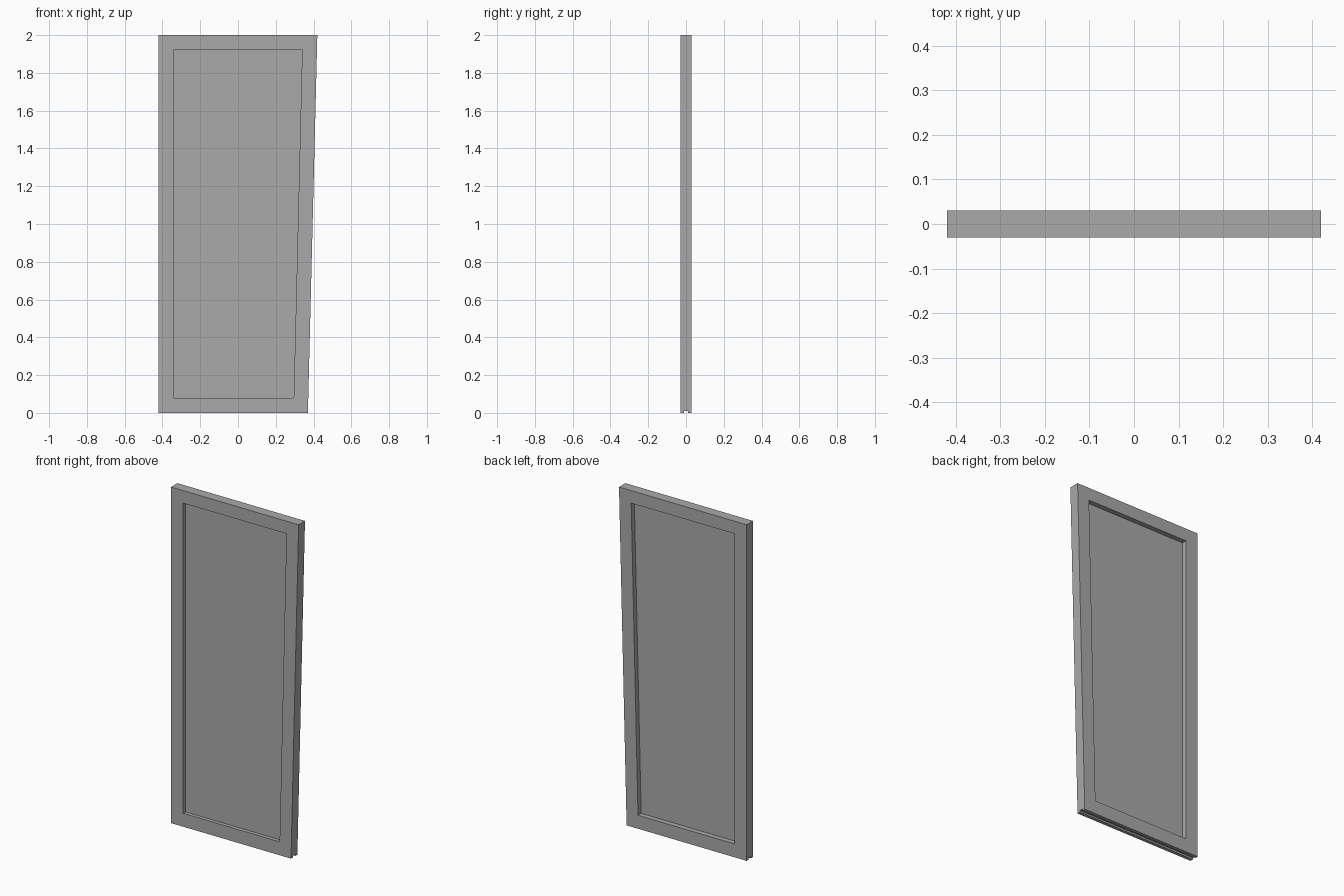
import bpy
import bmesh

cube = bpy.data.objects.get("Cube")
if cube:
    bpy.data.objects.remove(cube, do_unlink=True)

grey = bpy.data.materials.new("mid grey")
grey.use_nodes = True
colour = (0.4, 0.4, 0.4, 1)
grey.diffuse_color = colour
grey.node_tree.nodes["Principled BSDF"].inputs["Base Color"].default_value = colour

HALF = 0.03        # half the door thickness
SLOT = 0.01        # half width and depth of the bottom slot
OUTER = [(-0.42, 0), (0.37, 0), (0.42, 2), (-0.42, 2)]
INNER = [(-0.34, 0.08), (0.295, 0.08), (0.34, 1.925), (-0.34, 1.925)]


def finish(name, bm):
    bmesh.ops.recalc_face_normals(bm, faces=bm.faces)
    mesh = bpy.data.meshes.new(name)
    bm.to_mesh(mesh)
    bm.free()
    mesh.materials.append(grey)
    obj = bpy.data.objects.new(name, mesh)
    bpy.context.collection.objects.link(obj)
    return obj


def prism(bm, outline, y0, y1):
    """Extrude an x-z outline between two depths."""
    face = bm.faces.new([bm.verts.new((x, y0, z)) for x, z in outline])
    new = bmesh.ops.extrude_face_region(bm, geom=[face])["geom"]
    verts = [v for v in new if isinstance(v, bmesh.types.BMVert)]
    bmesh.ops.translate(bm, verts=verts, vec=(0, y1 - y0, 0))


# Frame: mitred ring between the outer and inner outlines
bm = bmesh.new()
rings = [[bm.verts.new((x, y, z)) for x, z in line]
         for line, y in ((OUTER, -HALF), (INNER, -HALF), (INNER, HALF), (OUTER, HALF))]
for a, b in zip(rings, rings[1:] + rings[:1]):
    for i in range(4):
        j = (i + 1) % 4
        bm.faces.new((a[i], a[j], b[j], b[i]))
frame = finish("door_frame", bm)

# Guide slot cut along the bottom edge
bm = bmesh.new()
prism(bm, [(-1, -0.1), (1, -0.1), (1, SLOT), (-1, SLOT)], -SLOT, SLOT)
cutter = finish("slot_cutter", bm)
cutter.hide_render = True
cutter.hide_set(True)
cut = frame.modifiers.new("bottom_slot", "BOOLEAN")
cut.operation = "DIFFERENCE"
cut.solver = "EXACT"
cut.object = cutter

# Thin infill panel, set deeper from the back than from the front
bm = bmesh.new()
prism(bm, INNER, -0.008, 0.0)
finish("infill_panel", bm)
